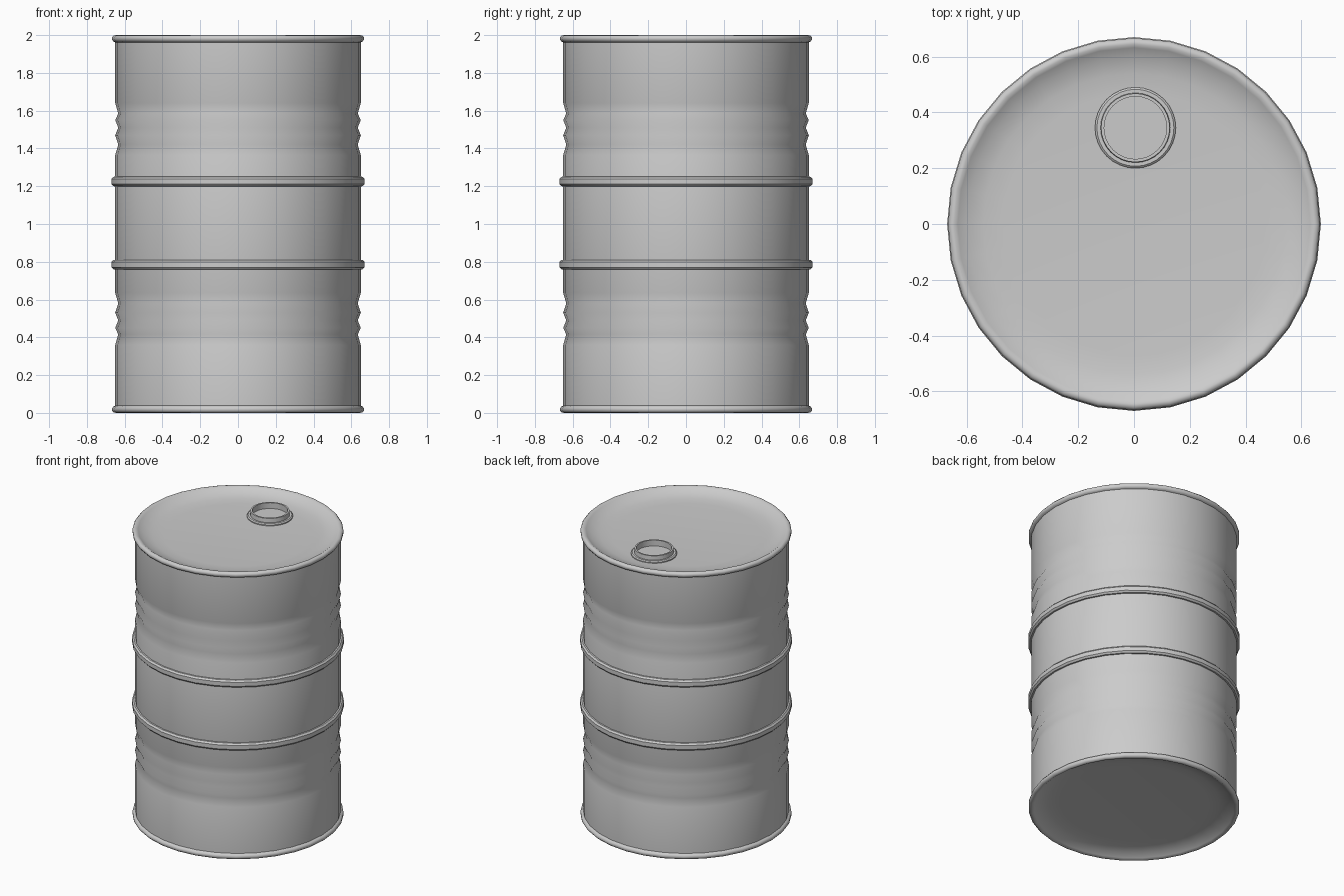
import bpy, bmesh, math

if "Cube" in bpy.data.objects:
    bpy.data.objects.remove(bpy.data.objects["Cube"])

SIDES = 32
grey = bpy.data.materials.new("light grey metal")
grey.diffuse_color = (0.6, 0.6, 0.6, 1)
grey.use_nodes = True
grey.node_tree.nodes["Principled BSDF"].inputs["Base Color"].default_value = grey.diffuse_color


def lathe(name, profile, centre=(0, 0), closed=False, angle=40):
    """Revolve (radius, z) points round a vertical axis; radius 0 closes on a pole."""
    bm = bmesh.new()
    rings = []
    for r, z in profile:
        if r == 0:
            rings.append([bm.verts.new((0, 0, z))] * SIDES)
        else:
            rings.append([bm.verts.new((r * math.cos(2 * math.pi * i / SIDES),
                                        r * math.sin(2 * math.pi * i / SIDES), z))
                          for i in range(SIDES)])
    pairs = list(zip(rings, rings[1:]))
    if closed:
        pairs.append((rings[-1], rings[0]))
    for a, b in pairs:
        for i in range(SIDES):
            j = (i + 1) % SIDES
            quad = list(dict.fromkeys((a[i], a[j], b[j], b[i])))
            bm.faces.new(quad)
    bmesh.ops.recalc_face_normals(bm, faces=bm.faces)
    mesh = bpy.data.meshes.new(name)
    bm.to_mesh(mesh)
    bm.free()
    mesh.materials.append(grey)
    ob = bpy.data.objects.new(name, mesh)
    ob.location = (centre[0], centre[1], 0)
    bpy.context.collection.objects.link(ob)
    bpy.ops.object.select_all(action='DESELECT')
    ob.select_set(True)
    bpy.context.view_layer.objects.active = ob
    bpy.ops.object.shade_smooth_by_angle(angle=math.radians(angle))
    return ob


# Drum shell: lower half profile (recessed base, rolled rim, three grooves), mirrored about z = 1
lower = [(0, 0.045), (0.47, 0.045), (0.54, 0.04), (0.60, 0.027), (0.632, 0.008),
         (0.645, 0.0), (0.658, 0.002), (0.667, 0.012), (0.667, 0.024), (0.660, 0.034),
         (0.650, 0.038), (0.650, 0.36), (0.634, 0.415), (0.650, 0.45), (0.634, 0.49),
         (0.650, 0.53), (0.634, 0.58), (0.650, 0.635)]
upper = [(r, 2 - z) for r, z in reversed(lower)]
lathe("drum_shell", lower + [(0.650, 1.0)] + upper, angle=60)

# Two rolling hoops
for label, z in (("lower_hoop", 0.785), ("upper_hoop", 1.225)):
    lathe(label, [(0.640, z - 0.026), (0.660, z - 0.025), (0.670, z - 0.014),
                  (0.670, z + 0.014), (0.660, z + 0.025), (0.640, z + 0.026)],
          closed=True)

# Filler spout with a flange, open at the top
lathe("filler_spout", [(0.145, 1.94), (0.145, 1.962), (0.138, 1.968), (0.125, 1.968),
                       (0.123, 1.997), (0.112, 1.997), (0.112, 1.957), (0, 1.957)],
      centre=(0.005, 0.345))
